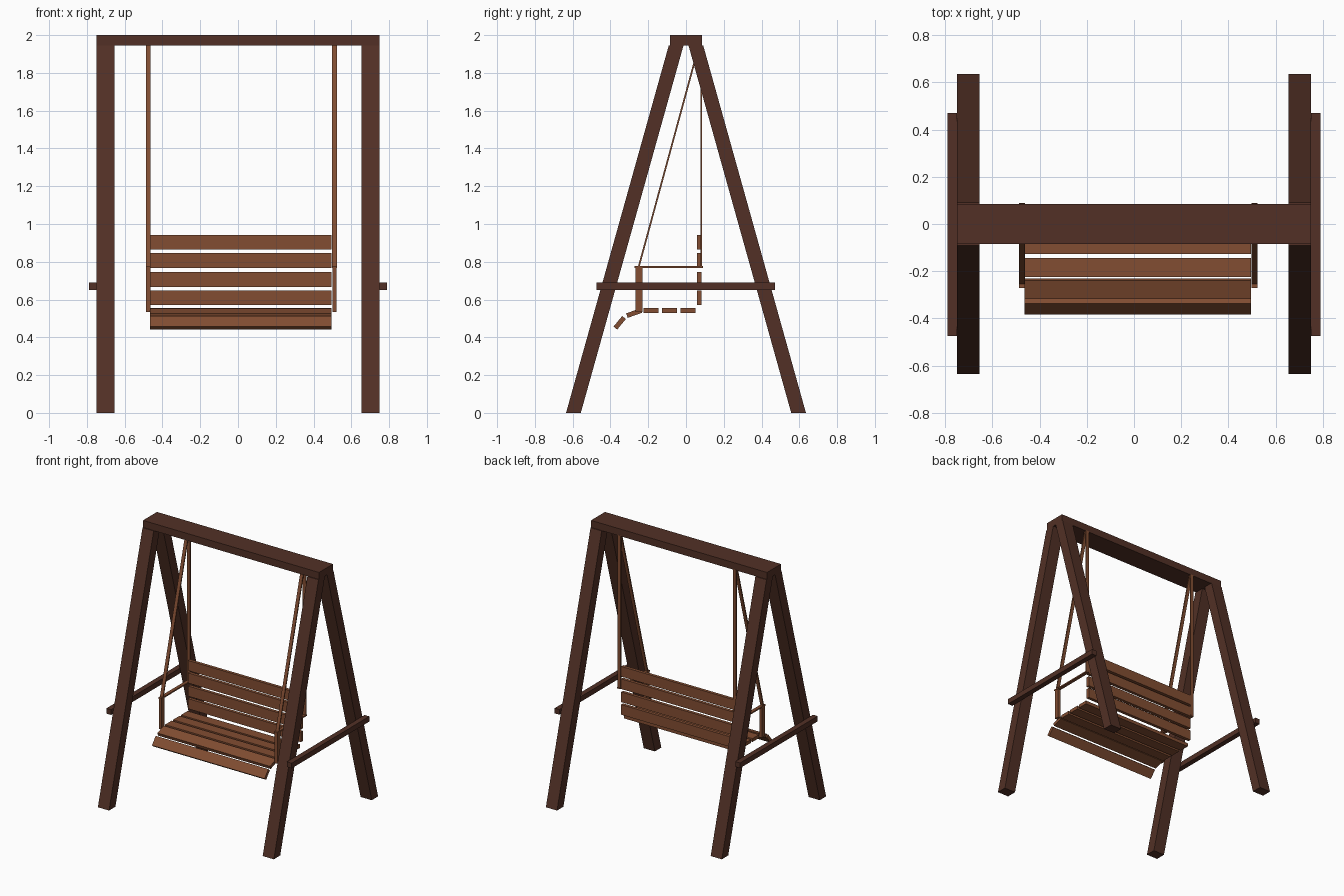
import bpy, bmesh
from mathutils import Vector

if "Cube" in bpy.data.objects:
    bpy.data.objects.remove(bpy.data.objects["Cube"])


def material(name, rgb):
    m = bpy.data.materials.new(name)
    m.diffuse_color = (*rgb, 1)
    m.use_nodes = True
    m.node_tree.nodes["Principled BSDF"].inputs["Base Color"].default_value = m.diffuse_color
    return m


DARK = material("dark brown wood", (0.084, 0.030, 0.019))
WARM = material("warm brown wood", (0.223, 0.075, 0.032))


def prism(name, profile, x0, x1, mat):
    """Extrude a closed (y, z) profile from x0 to x1."""
    bm = bmesh.new()
    face = bm.faces.new([bm.verts.new((x0, y, z)) for y, z in profile])
    ext = bmesh.ops.extrude_face_region(bm, geom=[face])
    verts = [g for g in ext["geom"] if isinstance(g, bmesh.types.BMVert)]
    bmesh.ops.translate(bm, verts=verts, vec=(x1 - x0, 0, 0))
    bmesh.ops.recalc_face_normals(bm, faces=bm.faces)
    me = bpy.data.meshes.new(name)
    bm.to_mesh(me)
    bm.free()
    me.materials.append(mat)
    ob = bpy.data.objects.new(name, me)
    bpy.context.collection.objects.link(ob)
    return ob


def box(name, x0, x1, y0, y1, z0, z1, mat):
    return prism(name, [(y0, z0), (y1, z0), (y1, z1), (y0, z1)], x0, x1, mat)


def bar(name, a, b, t, x0, x1, mat):
    """Plank of thickness t whose side centreline runs from a to b in (y, z)."""
    a, b = Vector(a), Vector(b)
    d = (b - a).normalized()
    n = Vector((-d.y, d.x)) * t / 2
    return prism(name, [a - n, b - n, b + n, a + n], x0, x1, mat)


# Frame: top beam, splayed legs, outer cross braces
box("top_beam", -0.75, 0.75, -0.085, 0.085, 1.945, 2.0, DARK)
for side, s in (("left", -1), ("right", 1)):
    for end, f in (("front", -1), ("back", 1)):
        prism(f"{end}_{side}_leg",
              [(f * 0.557, 0), (f * 0.635, 0), (f * 0.091, 1.946), (f * 0.013, 1.946)],
              s * 0.655, s * 0.75, DARK)
    box(f"{side}_cross_brace", s * 0.75, s * 0.79, -0.475, 0.47, 0.65, 0.69, DARK)

# Seat and back slats
X0, X1 = -0.465, 0.495
for i, y in enumerate((-0.225, -0.127, -0.03)):
    box(f"seat_slat_{i + 1}", X0, X1, y, y + 0.08, 0.53, 0.556, WARM)
bar("front_seat_slat", (-0.313, 0.515), (-0.236, 0.542), 0.025, X0, X1, WARM)
bar("front_lip_slat", (-0.374, 0.449), (-0.328, 0.505), 0.025, X0, X1, WARM)
for i, z in enumerate((0.57, 0.667, 0.768, 0.864)):
    box(f"back_slat_{i + 1}", X0, X1, 0.058, 0.082, z, z + 0.078, WARM)

# Arm posts, armrests and hanging straps
for side, c in (("left", -0.475), ("right", 0.511)):
    box(f"{side}_arm_post", c - 0.011, c + 0.011, -0.267, -0.231, 0.535, 0.774, WARM)
    box(f"{side}_armrest", c - 0.013, c + 0.013, -0.272, 0.09, 0.768, 0.778, WARM)
    box(f"{side}_back_strap", c - 0.013, c + 0.013, 0.077, 0.086, 0.77, 1.95, WARM)
    bar(f"{side}_front_strap", (-0.25, 0.774), (0.07, 1.95), 0.009, c - 0.013, c + 0.013, WARM)
